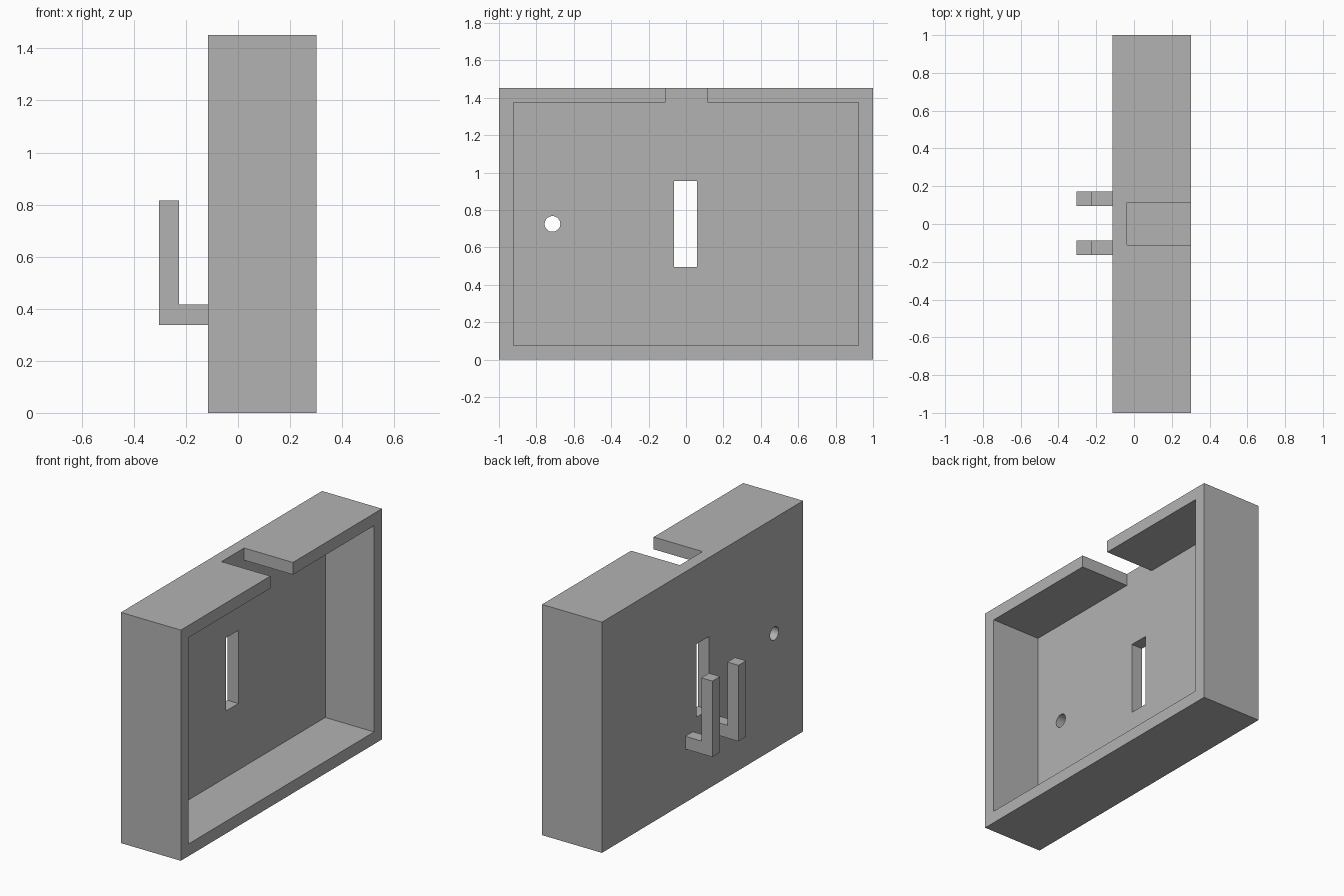
import bpy, bmesh, math
from mathutils import Matrix

if "Cube" in bpy.data.objects:
    bpy.data.objects.remove(bpy.data.objects["Cube"])

grey = bpy.data.materials.new("plain grey")
grey.diffuse_color = (0.45, 0.45, 0.45, 1)
grey.use_nodes = True
grey.node_tree.nodes["Principled BSDF"].inputs["Base Color"].default_value = grey.diffuse_color


def mesh_object(name, bm):
    me = bpy.data.meshes.new(name)
    bm.to_mesh(me)
    bm.free()
    me.materials.append(grey)
    ob = bpy.data.objects.new(name, me)
    bpy.context.collection.objects.link(ob)
    return ob


def box(name, x, y, z):
    bm = bmesh.new()
    bmesh.ops.create_cube(bm, size=1)
    for v in bm.verts:
        v.co = [lo if c < 0 else hi for c, (lo, hi) in zip(v.co, (x, y, z))]
    return mesh_object(name, bm)


def cut(target, cutter):
    cutter.hide_render = True
    cutter.hide_viewport = True
    mod = target.modifiers.new(cutter.name, 'BOOLEAN')
    mod.operation = 'DIFFERENCE'
    mod.solver = 'EXACT'
    mod.object = cutter


# Open tray standing on its edge, with its opening towards +x
FLOOR = -0.038
tray = box("tray", (-0.115, 0.302), (-1, 1), (0, 1.452))
cut(tray, box("cavity_cutter", (FLOOR, 0.5), (-0.922, 0.922), (0.077, 1.375)))

# Cable notch through the top wall
cut(tray, box("notch_cutter", (FLOOR, 0.5), (-0.11, 0.115), (1.2, 1.6)))

# Upright slot through the back plate
cut(tray, box("slot_cutter", (-0.2, 0.1), (-0.065, 0.058), (0.495, 0.955)))

# Round hole through the back plate
bm = bmesh.new()
bmesh.ops.create_cone(bm, cap_ends=True, segments=32, radius1=0.042,
                      radius2=0.042, depth=0.3,
                      matrix=Matrix.Translation((-0.08, -0.714, 0.726))
                      @ Matrix.Rotation(math.pi / 2, 4, 'Y'))
cut(tray, mesh_object("hole_cutter", bm))

# Two L-shaped hooks on the back
profile = [(-0.115, 0.337), (-0.115, 0.417), (-0.226, 0.417),
           (-0.226, 0.815), (-0.304, 0.815), (-0.304, 0.337)]
for name, y0 in (("left_hook", 0.095), ("right_hook", -0.164)):
    bm = bmesh.new()
    face = bm.faces.new([bm.verts.new((x, y0, z)) for x, z in profile])
    ext = bmesh.ops.extrude_face_region(bm, geom=[face])["geom"]
    bmesh.ops.translate(bm, vec=(0, 0.076, 0),
                        verts=[g for g in ext if isinstance(g, bmesh.types.BMVert)])
    bmesh.ops.recalc_face_normals(bm, faces=bm.faces)
    mesh_object(name, bm)
